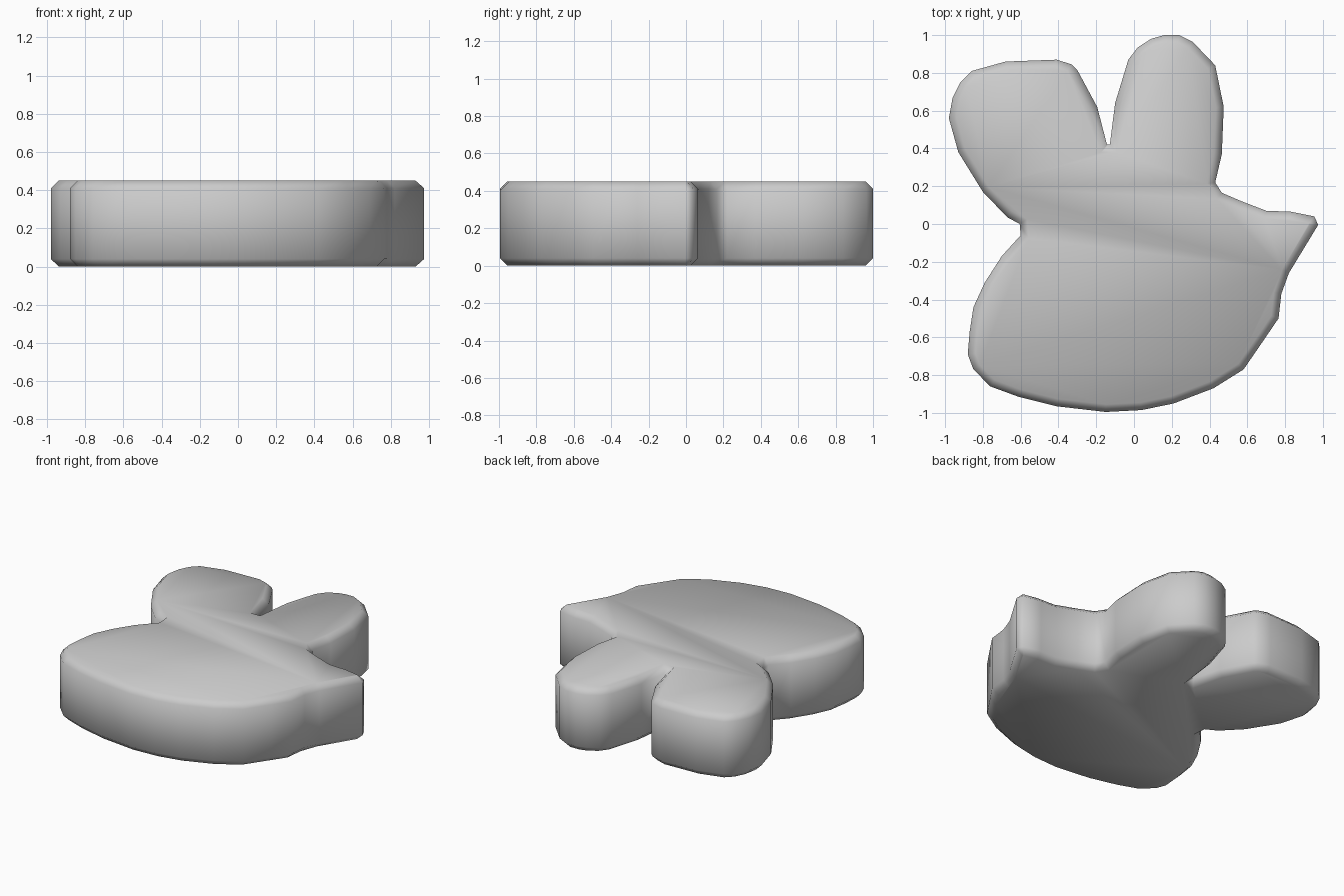
import bpy, bmesh

HEIGHT, CHAMFER = 0.45, 0.04

# Outline seen from above, counter-clockwise, grouped by part
body_front = [(-0.60, -0.06), (-0.70, -0.17), (-0.79, -0.31), (-0.85, -0.44), (-0.87, -0.57),
              (-0.88, -0.69), (-0.85, -0.77), (-0.76, -0.86), (-0.61, -0.915), (-0.41, -0.965),
              (-0.15, -0.995), (0.04, -0.985), (0.21, -0.95), (0.42, -0.87), (0.58, -0.77),
              (0.69, -0.61), (0.765, -0.50), (0.78, -0.37), (0.82, -0.26)]
pointed_tip = [(0.975, -0.005), (0.955, 0.04), (0.83, 0.065), (0.70, 0.07), (0.57, 0.12),
               (0.465, 0.165), (0.43, 0.22)]
right_lobe = [(0.465, 0.37), (0.475, 0.62), (0.43, 0.84), (0.31, 0.965), (0.24, 1.0), (0.16, 1.0),
              (0.09, 0.98), (0.02, 0.935), (-0.03, 0.87), (-0.10, 0.64), (-0.128, 0.42)]
left_lobe = [(-0.143, 0.42), (-0.195, 0.62), (-0.30, 0.815), (-0.33, 0.845), (-0.41, 0.87),
             (-0.68, 0.86), (-0.86, 0.81), (-0.92, 0.75), (-0.96, 0.67), (-0.98, 0.56),
             (-0.93, 0.38), (-0.80, 0.17), (-0.67, 0.035), (-0.605, 0.0)]
outline = body_front + pointed_tip + right_lobe + left_lobe

# Extruded slab
bm = bmesh.new()
base = bm.faces.new([bm.verts.new((x, y, 0)) for x, y in outline])
top = bmesh.ops.extrude_face_region(bm, geom=[base], use_keep_orig=True)
bmesh.ops.translate(bm, vec=(0, 0, HEIGHT),
                    verts=[g for g in top["geom"] if isinstance(g, bmesh.types.BMVert)])
bmesh.ops.recalc_face_normals(bm, faces=bm.faces)

# Chamfer around the top and bottom rims
rims = [e for e in bm.edges if abs(e.verts[0].co.z - e.verts[1].co.z) < 1e-4]
bmesh.ops.bevel(bm, geom=rims, offset=CHAMFER, segments=1, profile=0.5,
                affect='EDGES', clamp_overlap=False)
for face in bm.faces:
    face.smooth = True

mesh = bpy.data.meshes.new("lobed_slab")
bm.to_mesh(mesh)
bm.free()
bpy.context.collection.objects.link(bpy.data.objects.new("lobed_slab", mesh))
